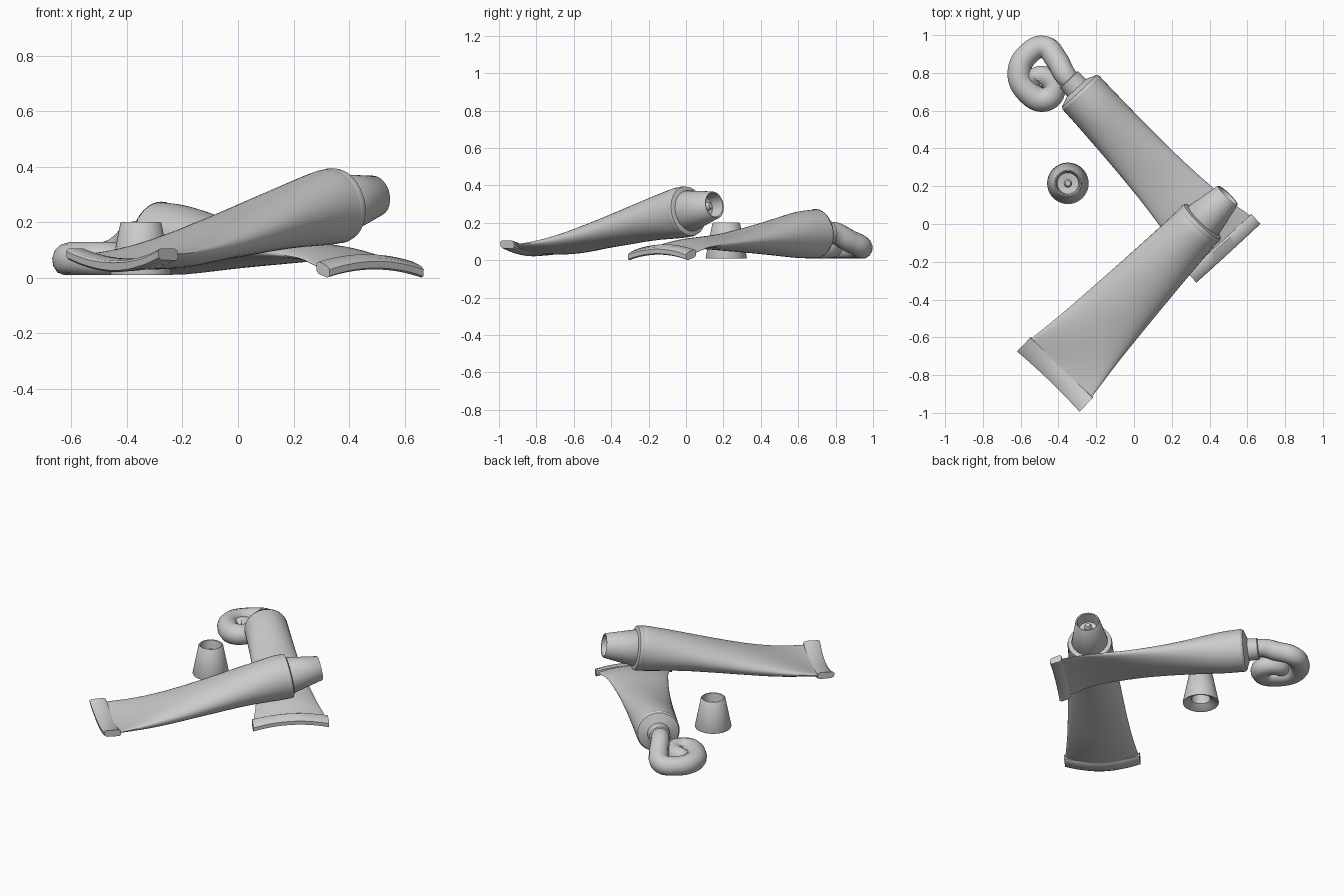
import bpy, bmesh, math
from mathutils import Vector

if "Cube" in bpy.data.objects:
    bpy.data.objects.remove(bpy.data.objects["Cube"])

SEG = 40


def finish(name, verts, faces, angle=35):
    mesh = bpy.data.meshes.new(name)
    mesh.from_pydata([tuple(v) for v in verts], [], faces)
    bm = bmesh.new()
    bm.from_mesh(mesh)
    bmesh.ops.remove_doubles(bm, verts=bm.verts, dist=1e-5)
    bmesh.ops.recalc_face_normals(bm, faces=bm.faces)
    bm.to_mesh(mesh)
    bm.free()
    ob = bpy.data.objects.new(name, mesh)
    bpy.context.collection.objects.link(ob)
    smooth(ob, angle)
    return ob


def smooth(ob, angle):
    bpy.ops.object.select_all(action='DESELECT')
    ob.select_set(True)
    bpy.context.view_layer.objects.active = ob
    bpy.ops.object.shade_smooth_by_angle(angle=math.radians(angle))


def bridge(rings, n):
    return [(r * n + i, r * n + (i + 1) % n, (r + 1) * n + (i + 1) % n, (r + 1) * n + i)
            for r in range(rings - 1) for i in range(n)]


def lathe(name, profile, origin, axis):
    q = Vector(axis).to_track_quat('Z', 'Y')
    verts = [Vector(origin) + q @ Vector((r * math.cos(2 * math.pi * i / SEG),
                                          r * math.sin(2 * math.pi * i / SEG), h))
             for r, h in profile for i in range(SEG)]
    return finish(name, verts, bridge(len(profile), SEG))


def catmull(rows, steps=5):
    out = []
    for k in range(len(rows) - 1):
        a, b = rows[max(k - 1, 0)], rows[k]
        c, d = rows[k + 1], rows[min(k + 2, len(rows) - 1)]
        for j in range(steps):
            f = j / steps
            out.append([0.5 * (2 * q + (r - p) * f + (2 * p - 5 * q + 4 * r - s) * f * f
                               + (3 * q - p - 3 * r + s) * f ** 3)
                        for p, q, r, s in zip(a, b, c, d)])
    return out + [list(rows[-1])]


def tube(name, start, end, slope, stations, bow, strip):
    """Loft from flat crimp to round shoulder; station = t, half width, half height, centre z."""
    start, end = Vector(start), Vector(end)
    flat = (end - start).normalized()
    axis = Vector((flat.x, flat.y, slope)).normalized()
    side = Vector((flat.y, -flat.x, 0))
    up = side.cross(axis)
    rows = catmull(stations)

    def place(t, z, c, w, height):
        p = start.lerp(end, t)
        bend = bow * max(0, 1 - t / 0.45) * (0.5 - c * c)
        return Vector((p.x, p.y, z)) + side * w * c + up * (height + bend)

    verts = []
    for t, w, h, z in rows:
        for i in range(SEG):
            a = 2 * math.pi * i / SEG
            verts.append(place(t, z, math.cos(a), w, h * math.sin(a)))
    finish(name + "_body", verts,
           bridge(len(rows), SEG) + [tuple(range(SEG))], 50)

    # folded crimp strip across the flat end
    length = (end - start).length
    n, verts = 16, []
    z0 = rows[0][3]
    row = min(rows, key=lambda r: abs(r[0] * length - strip))
    z1 = row[3]
    section = [(0, -.014), (0, .014), (.012, .024), (strip - .012, .026),
               (strip, .016), (strip, -.016), (strip - .012, -.026), (.012, -.024)]
    for i in range(n + 1):
        c = -1 + 2 * i / n
        for d, h in section:
            f = d / strip
            verts.append(place(d / length, z0 + (z1 - z0) * f, c, stations[0][1], h * .85))
    m = len(section)
    finish(name + "_crimp", verts, bridge(n + 1, m)
           + [tuple(range(m)), tuple(range(n * m, n * m + m))], 40)
    return Vector((end.x, end.y, stations[-1][3])), axis


# lower open tube
pos, axis = tube("open_tube", (0.50, -0.155), (-0.28, 0.695), 0.04,
                 [(0, .23, .012, .032), (.09, .213, .014, .058), (.2, .185, .024, .082),
                  (.42, .157, .045, .095), (.65, .142, .08, .113), (.88, .134, .122, .134),
                  (1, .132, .13, .142)], 0.03, 0.07)
lathe("open_tube_shoulder_and_nozzle",
      [(.132, 0), (.124, .014), (.068, .036), (.065, .095), (.054, .1), (.05, .05), (0, .05)],
      pos, axis)

# upper capped tube
pos, axis = tube("capped_tube", (-0.45, -0.83), (0.345, -0.005), 0.17,
                 [(0, .23, .014, .062), (.09, .222, .02, .066), (.28, .196, .052, .095),
                  (.52, .172, .08, .15), (.76, .151, .108, .21), (.95, .137, .134, .25),
                  (1, .135, .135, .258)], -0.045, 0.1)
lathe("capped_tube_shoulder", [(.135, 0), (.137, .01), (.133, .026), (.1, .036), (0, .036)], pos, axis)

# matching tapered caps with recessed top and small nub
CAP = [(0, .1), (.055, .1), (.058, .03), (.095, .003), (.108, 0), (.11, .006), (.074, .188),
       (.07, .192), (.064, .19), (.056, .12), (.022, .115), (.022, .15), (.014, .162), (0, .165)]
lathe("fitted_cap", CAP, pos + axis * .03, axis)
lathe("loose_cap", CAP, (-0.35, 0.215, .009), (0, 0, 1))

# squeezed paste curling onto the ground
PATH = [(-.31, .725, .145, .85), (-.365, .79, .148, .95), (-.41, .87, .105, 1), (-.475, .937, .07, 1),
        (-.555, .905, .062, 1), (-.607, .80, .064, 1.05), (-.56, .70, .064, 1.1),
        (-.475, .66, .064, 1.1), (-.425, .71, .066, 1.05), (-.455, .77, .068, .95),
        (-.52, .775, .07, .9), (-.53, .74, .07, .5)]
cu = bpy.data.curves.new("paste", 'CURVE')
cu.dimensions = '3D'
cu.bevel_depth, cu.bevel_resolution, cu.use_fill_caps = .06, 5, True
cu.resolution_u = 8
sp = cu.splines.new('BEZIER')
sp.bezier_points.add(len(PATH) - 1)
for bp, (x, y, z, r) in zip(sp.bezier_points, PATH):
    bp.co, bp.radius = (x, y, z), r
    bp.handle_left_type = bp.handle_right_type = 'AUTO'
paste = bpy.data.objects.new("squeezed_paste", cu)
bpy.context.collection.objects.link(paste)
bpy.ops.object.select_all(action='DESELECT')
paste.select_set(True)
bpy.context.view_layer.objects.active = paste
bpy.ops.object.convert(target='MESH')
paste = bpy.context.view_layer.objects.active
for v in paste.data.vertices:
    v.co.z = max(v.co.z, .01)
smooth(paste, 60)
